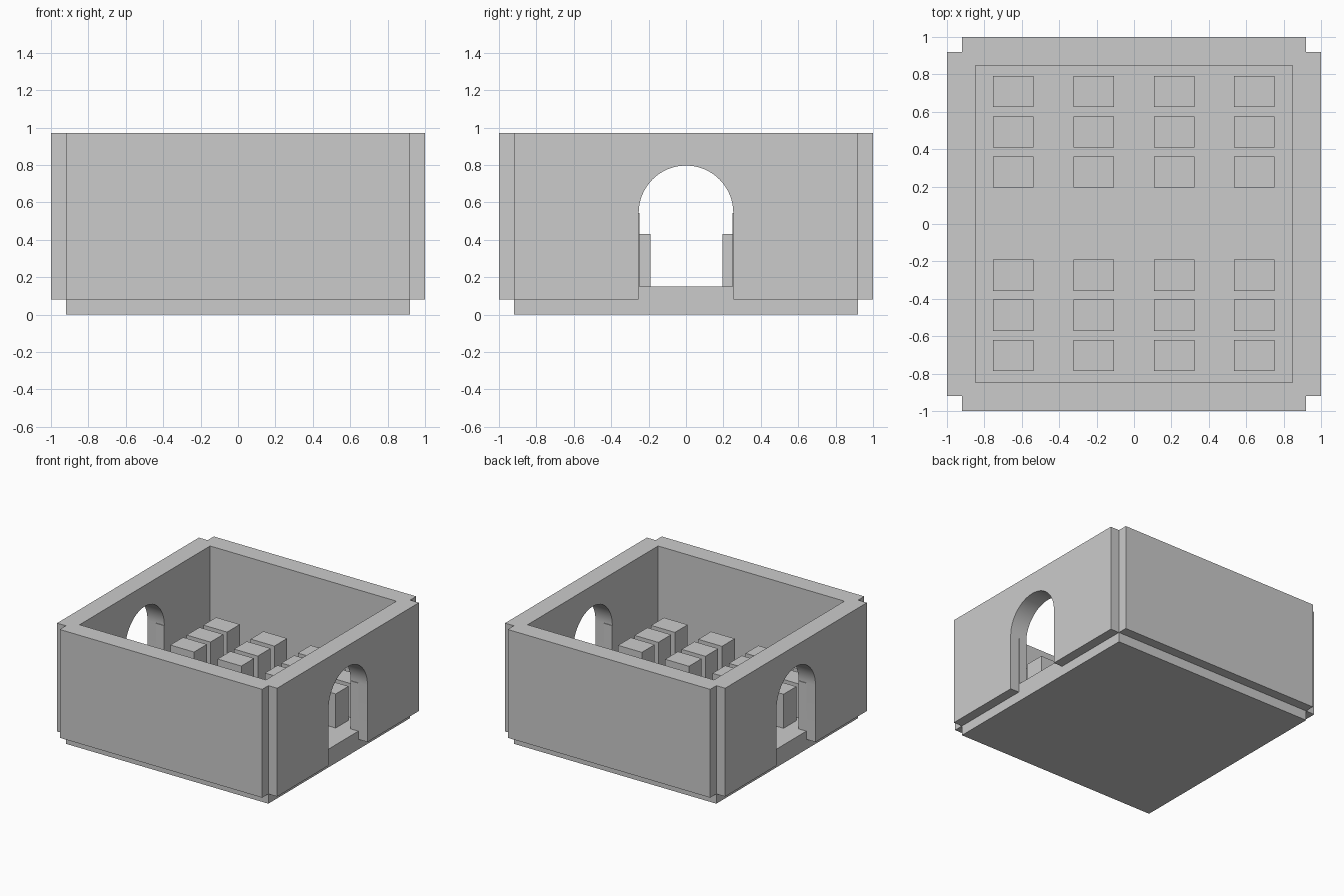
import bpy, bmesh, math
from mathutils import Vector

if "Cube" in bpy.data.objects:
    bpy.data.objects.remove(bpy.data.objects["Cube"])

OUT, CORE, INNER = 1.0, 0.92, 0.847     # outer face, corner core, room half sizes
FLOOR, LIP, TOP = 0.15, 0.08, 0.97
ARCH_R, SPRING = 0.253, 0.544


def prism(name, points, offset):
    """Solid made by extruding a planar outline along offset."""
    bm = bmesh.new()
    face = bm.faces.new([bm.verts.new(p) for p in points])
    ext = bmesh.ops.extrude_face_region(bm, geom=[face], use_keep_orig=True)
    verts = [g for g in ext["geom"] if isinstance(g, bmesh.types.BMVert)]
    bmesh.ops.translate(bm, verts=verts, vec=Vector(offset))
    bmesh.ops.recalc_face_normals(bm, faces=bm.faces)
    mesh = bpy.data.meshes.new(name)
    bm.to_mesh(mesh)
    bm.free()
    obj = bpy.data.objects.new(name, mesh)
    bpy.context.collection.objects.link(obj)
    return obj


def box(name, x, y, z):
    outline = [(x[0], y[0], z[0]), (x[1], y[0], z[0]), (x[1], y[1], z[0]), (x[0], y[1], z[0])]
    return prism(name, outline, (0, 0, z[1] - z[0]))


def boolean(target, tool, operation):
    mod = target.modifiers.new(operation, 'BOOLEAN')
    mod.operation, mod.object, mod.solver = operation, tool, 'EXACT'
    bpy.context.view_layer.objects.active = target
    bpy.ops.object.modifier_apply(modifier=mod.name)
    bpy.data.objects.remove(tool)


# Walls: square outline with notched corners, on a smaller base plate
o, c = OUT, CORE
outline = [(c, -o), (c, -c), (o, -c), (o, c), (c, c), (c, o),
           (-c, o), (-c, c), (-o, c), (-o, -c), (-c, -c), (-c, -o)]
room = prism("room_shell", [(x, y, LIP) for x, y in outline], (0, 0, TOP - LIP))
boolean(room, box("base_plate", (-c, c), (-c, c), (0, FLOOR)), 'UNION')

# Hollow interior
boolean(room, box("cavity_cutter", (-INNER, INNER), (-INNER, INNER), (FLOOR, 1.5)), 'DIFFERENCE')

# Arched doorway through both side walls
arch = [(-1.5, -ARCH_R, FLOOR), (-1.5, ARCH_R, FLOOR)]
for i in range(33):
    a = math.pi * i / 32
    arch.append((-1.5, ARCH_R * math.cos(a), SPRING + ARCH_R * math.sin(a)))
boolean(room, prism("arch_cutter", arch, (3, 0, 0)), 'DIFFERENCE')

# Outer threshold slots and thin jamb strips
for side in (-1, 1):
    def span(a, b):
        return sorted((side * a, side * b))
    boolean(room, box("threshold_cutter", span(CORE, 1.2), (-ARCH_R, ARCH_R), (0, FLOOR + 0.02)), 'DIFFERENCE')
    for s in (-1, 1):
        box("door_jamb", span(INNER, CORE), sorted((s * 0.248, s * ARCH_R)), (FLOOR, SPRING))

bpy.ops.object.select_all(action='DESELECT')
room.select_set(True)
bpy.context.view_layer.objects.active = room
bpy.ops.object.shade_smooth_by_angle(angle=math.radians(30))

# Two banks of bench blocks, three rows of four each
for bank in (-1, 1):
    for y in (0.279, 0.493, 0.708):
        for x in (-0.645, -0.215, 0.215, 0.643):
            cy = bank * y + (-0.0 if bank > 0 else 0.005)
            box("bench_block", (x - 0.108, x + 0.108), (cy - 0.083, cy + 0.083), (FLOOR, 0.43))
